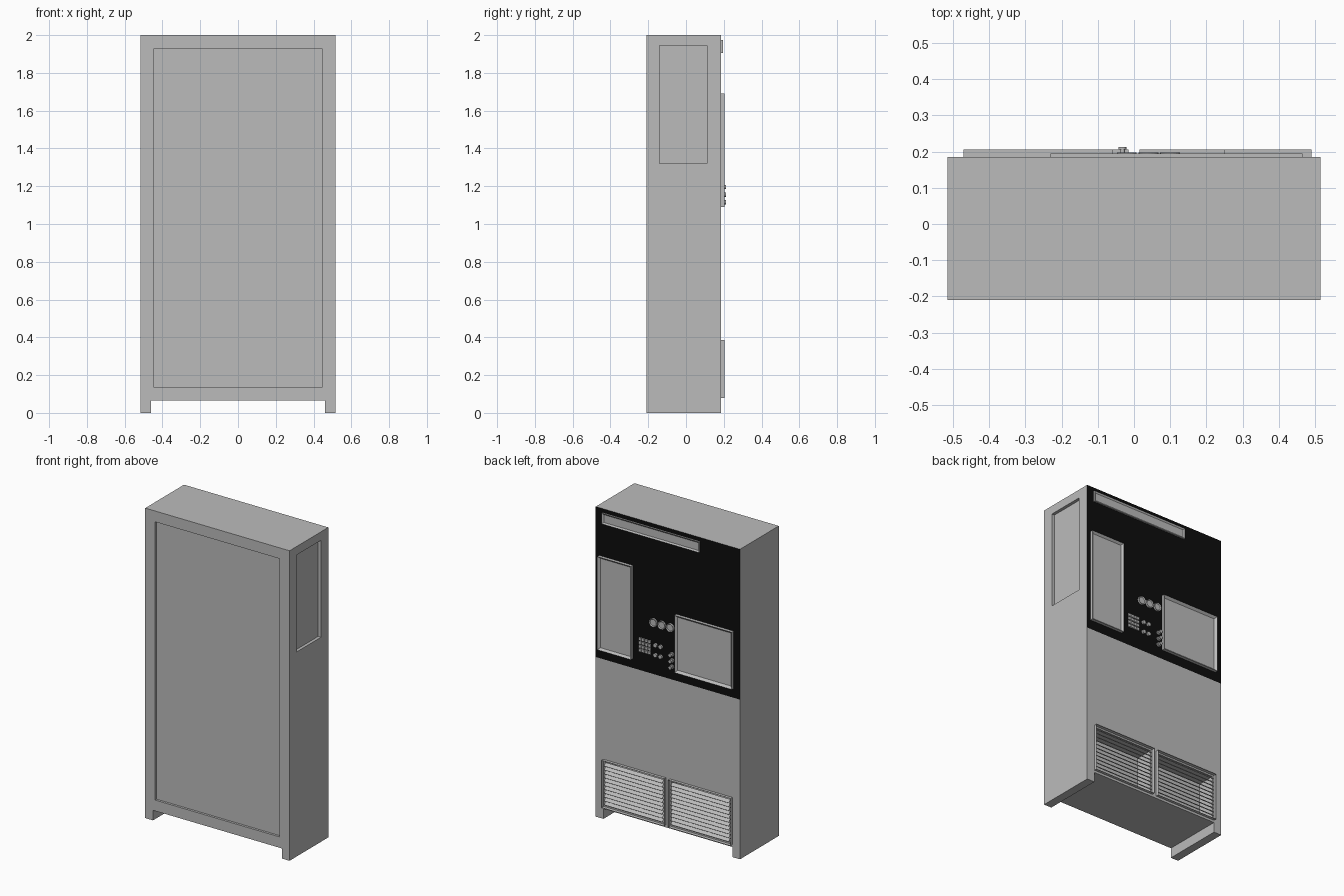
import bpy, bmesh, math
from mathutils import Matrix, Vector

if "Cube" in bpy.data.objects:
    bpy.data.objects.remove(bpy.data.objects["Cube"], do_unlink=True)


def material(name, value):
    m = bpy.data.materials.new(name)
    m.use_nodes = True
    m.diffuse_color = (value, value, value, 1)
    m.node_tree.nodes["Principled BSDF"].inputs["Base Color"].default_value = m.diffuse_color
    return m


GREY = material("grey_metal", 0.5)
BLACK = material("black_panel", 0.004)
BACK = 0.185            # rear surface of the cabinet
SPLIT = 1.03            # lower edge of the black control area


def finish(name, bm, mats=(GREY,)):
    mesh = bpy.data.meshes.new(name)
    bm.to_mesh(mesh)
    bm.free()
    for m in mats:
        mesh.materials.append(m)
    ob = bpy.data.objects.new(name, mesh)
    bpy.context.collection.objects.link(ob)
    return ob


def add_box(bm, x, y, z, tilt=0):
    """Add a box given as (min, max) ranges, tilted about its own x axis."""
    centre = Vector([(a + b) / 2 for a, b in (x, y, z)])
    size = [b - a for a, b in (x, y, z)]
    mat = Matrix.Translation(centre) @ Matrix.Rotation(tilt, 4, "X") @ Matrix.Diagonal((*size, 1))
    return bmesh.ops.create_cube(bm, size=1, matrix=mat)["verts"]


def add_round(bm, x, z, radius, y0, y1, sides=16):
    """Add a cylinder pointing out of the rear surface."""
    mat = Matrix.Translation((x, (y0 + y1) / 2, z)) @ Matrix.Rotation(-math.pi / 2, 4, "X")
    bmesh.ops.create_cone(bm, cap_ends=True, segments=sides, radius1=radius,
                          radius2=radius, depth=y1 - y0, matrix=mat)


def sink(bm, border, depth):
    """Inset each outward rear face and push it in; drop the hidden faces."""
    bm.normal_update()
    outer = [f for f in bm.faces if f.normal.y > 0.9]
    hidden = [f for f in bm.faces if f.normal.y < -0.9]
    bmesh.ops.delete(bm, geom=hidden, context="FACES_ONLY")
    bmesh.ops.inset_individual(bm, faces=outer, thickness=border)
    for v in {v for f in outer for v in f.verts}:
        v.co.y -= depth


def framed_panel(name, x, z, height, border, depth):
    bm = bmesh.new()
    add_box(bm, x, (BACK, BACK + height), z)
    sink(bm, border, depth)
    return finish(name, bm)


# Cabinet shell, with the upper rear face in black
bm = bmesh.new()
add_box(bm, (-0.515, 0.515), (-0.21, BACK), (0, 2))
bmesh.ops.bisect_plane(bm, geom=bm.verts[:] + bm.edges[:] + bm.faces[:],
                       plane_co=(0, 0, SPLIT), plane_no=(0, 0, 1))
bm.normal_update()
for f in bm.faces:
    if f.normal.y > 0.9 and f.calc_center_median().z > SPLIT:
        f.material_index = 1
cabinet = finish("cabinet", bm, (GREY, BLACK))

# Vent openings, one either side of the middle
VENTS = {"left": (0.015, 0.46), "right": (-0.46, -0.015)}
VENT_Z = (0.08, 0.385)
RIM = 0.015

# Recesses cut from the shell: foot gap, front panel, side panel, vents
bm = bmesh.new()
add_box(bm, (-0.46, 0.46), (-0.5, 0.5), (-0.1, 0.065))
add_box(bm, (-0.445, 0.445), (-0.3, -0.195), (0.135, 1.93))
add_box(bm, (0.495, 0.6), (-0.14, 0.11), (1.32, 1.945))
for x in VENTS.values():
    add_box(bm, (x[0] + 0.012, x[1] - 0.012), (0.06, 0.3),
            (VENT_Z[0] + 0.012, VENT_Z[1] - 0.012))
cutter = finish("recess_cutter", bm)
cutter.hide_render = True
mod = cabinet.modifiers.new("recesses", "BOOLEAN")
mod.operation = "DIFFERENCE"
mod.solver = "EXACT"
mod.object = cutter
bpy.context.view_layer.objects.active = cabinet
bpy.ops.object.modifier_apply(modifier=mod.name)
bpy.data.objects.remove(cutter, do_unlink=True)

# Vent frames and sloping slats
SLATS = 11
for side, x in VENTS.items():
    framed_panel(side + "_vent_frame", x, VENT_Z, 0.02, RIM, 0.14)
    bm = bmesh.new()
    pitch = (VENT_Z[1] - VENT_Z[0] - 2 * RIM) / SLATS
    for i in range(SLATS):
        z = VENT_Z[0] + RIM + (i + 0.5) * pitch
        add_box(bm, (x[0] + RIM, x[1] - RIM), (0.178, 0.202), (z - 0.0015, z + 0.0015),
                tilt=-math.pi / 4)
    finish(side + "_vent_slats", bm)

# Framed panels on the control area
framed_panel("top_sign", (-0.23, 0.465), (1.905, 1.975), 0.01, 0.014, 0.007)
framed_panel("tall_panel", (0.25, 0.49), (1.09, 1.692), 0.02, 0.018, 0.013)
framed_panel("display_screen", (-0.47, -0.06), (1.09, 1.46), 0.02, 0.02, 0.014)

# Row of three round gauges
bm = bmesh.new()
for i in range(3):
    add_round(bm, 0.1 - 0.06 * i, 1.365, 0.027, BACK, BACK + 0.012, 20)
sink(bm, 0.006, 0.005)
finish("gauges", bm)

# Keypad
bm = bmesh.new()
for col in range(4):
    for row in range(4):
        x, z = 0.194 - 0.022 * col, 1.233 - 0.024 * row
        add_box(bm, (x - 0.009, x + 0.009), (BACK, BACK + 0.008), (z - 0.009, z + 0.009))
finish("keypad_keys", bm)

# Four push buttons
bm = bmesh.new()
for x in (0.085, 0.048):
    for z in (1.222, 1.158):
        add_round(bm, x, z, 0.013, BACK, BACK + 0.012)
finish("push_buttons", bm)

# Three selector knobs beside the screen
bm = bmesh.new()
for z in (1.115, 1.155, 1.195):
    add_round(bm, -0.032, z, 0.014, BACK, BACK + 0.008)
    add_round(bm, -0.032, z, 0.007, BACK, BACK + 0.02)
    add_round(bm, -0.032, z, 0.011, BACK + 0.02, BACK + 0.027)
finish("selector_knobs", bm)
